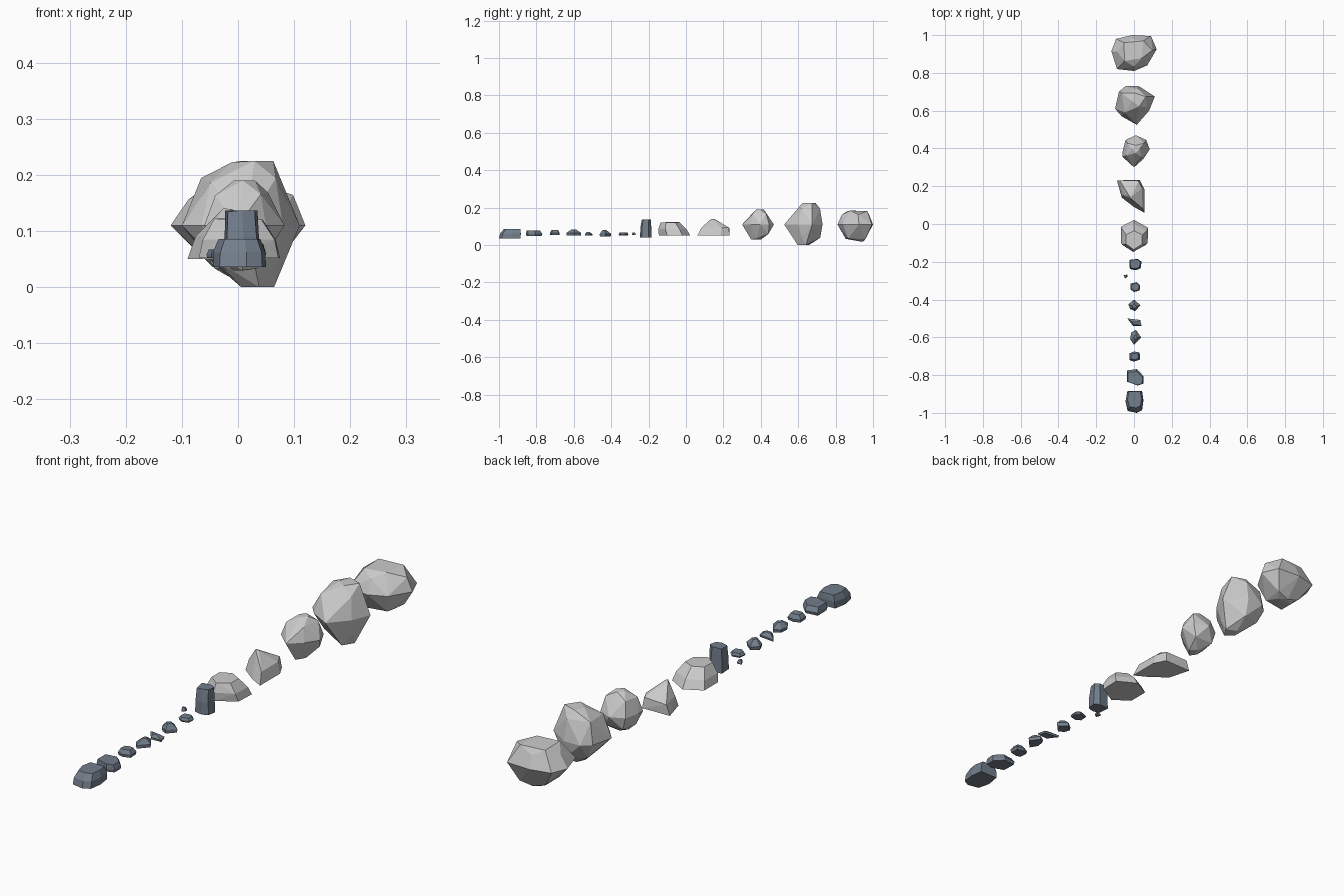
import bpy, bmesh, math, random

random.seed(4)
slate = bpy.data.materials.new("slate")
slate.diffuse_color = (0.17, 0.21, 0.26, 1)


def rock(name, outline, layers, mat=None, jitter=0.06):
    """Faceted stone: hull of a plan outline stacked as (z, scale, dx, dy, point step)."""
    cx = (min(p[0] for p in outline) + max(p[0] for p in outline)) / 2
    cy = (min(p[1] for p in outline) + max(p[1] for p in outline)) / 2
    zs = [l[0] for l in layers]
    bm = bmesh.new()
    for k, (z, s, dx, dy, step) in enumerate(layers):
        for x, y in outline[k % step::step]:
            j = 0 if s == 1 else random.uniform(-jitter, jitter)
            zz = z if z == min(zs) and s > 0.9 else z + j * 0.5 * (max(zs) - min(zs))
            zz = min(max(zs), max(min(zs), zz))
            bm.verts.new((cx + dx + (x - cx) * s * (1 + j),
                          cy + dy + (y - cy) * s * (1 - j), zz))
    res = bmesh.ops.convex_hull(bm, input=bm.verts[:])
    junk = set(res["geom_interior"]) | set(res["geom_unused"])
    bmesh.ops.delete(bm, geom=[g for g in junk if isinstance(g, bmesh.types.BMVert)],
                     context='VERTS')
    bmesh.ops.dissolve_limit(bm, angle_limit=math.radians(4),
                             verts=bm.verts[:], edges=bm.edges[:])
    bmesh.ops.recalc_face_normals(bm, faces=bm.faces[:])
    me = bpy.data.meshes.new(name)
    bm.to_mesh(me)
    bm.free()
    ob = bpy.data.objects.new(name, me)
    bpy.context.collection.objects.link(ob)
    if mat:
        me.materials.append(mat)
    return ob


# Large round boulders
rock("boulder_wide",
     [(-.12, .915), (-.095, .98), (-.01, 1), (.09, .995), (.12, .925), (.07, .84), (0, .81), (-.09, .82)],
     [(.11, 1, 0, 0, 1), (.185, .58, 0, .01, 2), (.16, .78, 0, 0, 2), (.035, .58, .01, 0, 2),
      (.02, .25, .01, .02, 2)])
rock("boulder_tall",
     [(-.1, .61), (-.08, .7), (-.045, .73), (.025, .73), (.11, .675), (.08, .6), (.015, .525), (-.065, .57)],
     [(.11, 1, 0, 0, 1), (.19, .8, 0, .01, 2), (.225, .35, .02, .03, 2), (.045, .75, .01, .01, 2),
      (0, .28, .03, 0, 2)])
rock("boulder_round",
     [(-.06, .385), (-.045, .445), (.01, .47), (.065, .445), (.083, .395), (.05, .345), (0, .3), (-.06, .355)],
     [(.11, 1, 0, 0, 1), (.165, .75, 0, 0, 2), (.19, .25, 0, .01, 2), (.06, .75, 0, .01, 2),
      (.03, .3, 0, -.01, 2)])

# Flat-bottomed boulders
rock("boulder_peaked",
     [(-.09, .23), (.03, .233), (.055, .185), (.055, .06), (0, .09), (-.065, .14)],
     [(.05, 1, 0, 0, 1), (.093, .85, 0, .01, 1), (.14, .12, 0, -.005, 2)])
rock("boulder_flat",
     [(-.07, -.015), (0, .022), (.075, -.02), (.072, -.1), (-.005, -.145), (-.07, -.1)],
     [(.052, 1, 0, 0, 1), (.085, .92, 0, -.012, 1), (.122, .6, 0, -.022, 1)])

# Upright slate column
rock("slate_column",
     [(-.025, -.19), (.02, -.185), (.04, -.2), (.035, -.235), (.01, -.245), (-.022, -.238)],
     [(.04, 1, 0, 0, 1), (.09, .97, 0, 0, 1), (.137, .85, -.002, .003, 1)], slate)

# Small slate chips: plan outline, base height, top height, top scale, shift of top in y
chips = {
    "tiny_pebble": ([(-.056, -.27), (-.036, -.268), (-.035, -.28), (-.047, -.289)], .053, .067, .6, 0),
    "flat_pebble": ([(-.018, -.315), (.015, -.308), (.033, -.325), (.03, -.352), (0, -.36), (-.02, -.345)],
                    .052, .067, .75, 0),
    "pointed_chip": ([(-.03, -.425), (0, -.4), (.035, -.43), (.005, -.462), (-.02, -.45)],
                     .045, .08, .35, -.005),
    "sliver_chip": ([(-.035, -.5), (.033, -.508), (.04, -.54), (-.005, -.54)], .05, .07, .35, -.005),
    "wedge_chip": ([(-.015, -.575), (.01, -.56), (.038, -.6), (0, -.64), (-.02, -.61)], .052, .083, .3, 0),
    "square_chip": ([(-.025, -.685), (0, -.675), (.03, -.68), (.032, -.718), (0, -.728), (-.024, -.72)],
                    .053, .08, .65, 0),
    "broad_slab": ([(-.037, -.775), (.015, -.768), (.05, -.805), (.05, -.845), (.02, -.855), (-.037, -.835)],
                   .048, .078, .85, -.005),
}
for name, (outline, z0, z1, s, dy) in chips.items():
    zm = z0 + (z1 - z0) * 0.4
    rock(name, outline, [(z0, .93, 0, 0, 1), (zm, 1, 0, 0, 1), (z1, s, 0, dy, 1)], slate, 0.04)

# Front slab
rock("front_slab",
     [(-.035, -.885), (.043, -.885), (.05, -.935), (.043, -.985), (.015, -1), (-.033, -.99), (-.045, -.94)],
     [(.036, 1, 0, 0, 1), (.062, .97, 0, .004, 1), (.086, .76, 0, .012, 1)], slate, 0.03)
